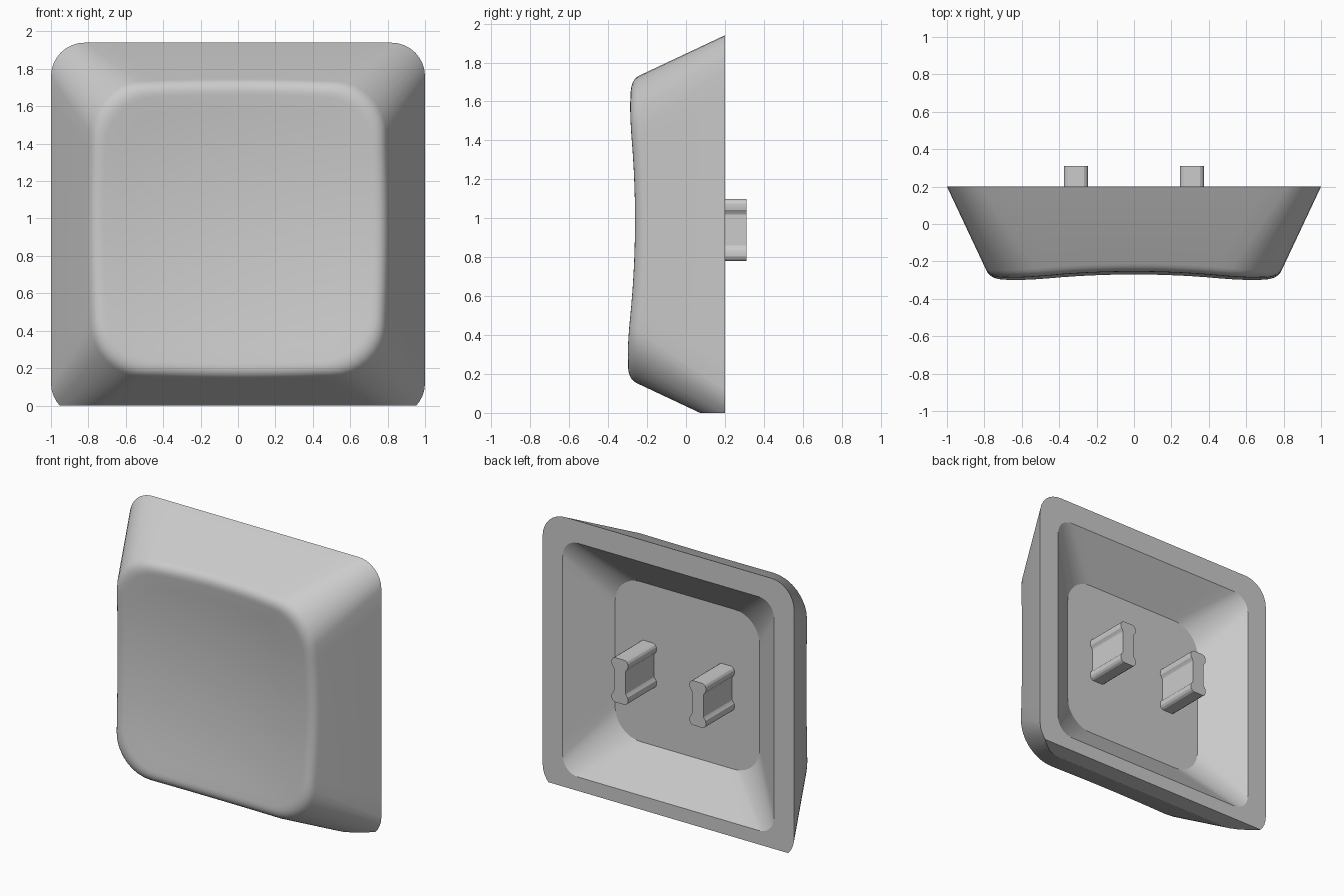
import bpy, bmesh, math
from mathutils import Vector

if "Cube" in bpy.data.objects:
    bpy.data.objects.remove(bpy.data.objects["Cube"], do_unlink=True)

CZ = 0.94          # height of the cap's centre
BACK = 0.2         # depth of the back rim
CORNER, SIDE = 8, 12

plastic = bpy.data.materials.new("grey plastic")
plastic.use_nodes = True
grey = (0.6, 0.6, 0.6, 1)
plastic.diffuse_color = grey
plastic.node_tree.nodes["Principled BSDF"].inputs["Base Color"].default_value = grey


def outline(i, half, radius):
    """Point i of a rounded square, sampled evenly on corners and sides."""
    quarter, k = divmod(i, CORNER + SIDE)
    c = half - radius
    if k <= CORNER:
        a = math.pi / 2 * k / CORNER
        x, z = c + radius * math.cos(a), c + radius * math.sin(a)
    else:
        x, z = c - 2 * c * (k - CORNER) / SIDE, half
    for _ in range(quarter):
        x, z = -z, x
    return x, z


COUNT = 4 * (CORNER + SIDE)


def dish(x, z):
    return -0.205 - 0.108 * (x * x + z * z) + 0.011 * z


def wall(i, y):
    d = BACK - y
    x, z = outline(i, 1 - 0.47 * d, 0.18 + 0.2 * d)
    return Vector((x, y, z))


def flat_ring(half, radius, y):
    return [Vector((x, y, z)) for x, z in (outline(i, half, radius) for i in range(COUNT))]


def finish(bm, name):
    bmesh.ops.recalc_face_normals(bm, faces=bm.faces)
    mesh = bpy.data.meshes.new(name)
    bm.to_mesh(mesh)
    bm.free()
    mesh.materials.append(plastic)
    ob = bpy.data.objects.new(name, mesh)
    bpy.context.collection.objects.link(ob)
    bpy.ops.object.select_all(action="DESELECT")
    ob.select_set(True)
    bpy.context.view_layer.objects.active = ob
    bpy.ops.object.shade_smooth_by_angle(angle=math.radians(20))
    return ob


# Rings from the cavity floor, over the rim and wall, to the dished face
rings = [flat_ring(0.575, 0.2, -0.015), flat_ring(0.84, 0.12, BACK), flat_ring(1, 0.18, BACK)]

edge = []          # where the slanted wall meets the dish
for i in range(COUNT):
    y = -0.27
    for _ in range(8):
        p = wall(i, y)
        y = dish(p.x, p.z)
    edge.append(wall(i, y))

FILLET = 6
for s in range(FILLET + 1):
    t = s / FILLET
    ring = []
    for i, p in enumerate(edge):
        start = wall(i, p.y + 0.05)
        x, z = p.x * 0.92, p.z * 0.92
        end = Vector((x, dish(x, z), z))
        ring.append(start * (1 - t) ** 2 + p * 2 * t * (1 - t) + end * t * t)
    rings.append(ring)

for s in range(7, 0, -1):
    f = 0.92 * s / 8
    rings.append([Vector((p.x * f, dish(p.x * f, p.z * f), p.z * f)) for p in edge])

bm = bmesh.new()
lift = Vector((0, 0, CZ))
loops = [[bm.verts.new(p + lift) for p in ring] for ring in rings]
for a, b in zip(loops, loops[1:]):
    for i in range(COUNT):
        j = (i + 1) % COUNT
        bm.faces.new((a[i], a[j], b[j], b[i]))
bm.faces.new(loops[0])
tip = bm.verts.new((0, dish(0, 0), CZ))
for i in range(COUNT):
    bm.faces.new((loops[-1][i], loops[-1][(i + 1) % COUNT], tip))

# Flat cut along the bottom
cut = bmesh.ops.bisect_plane(bm, geom=bm.verts[:] + bm.edges[:] + bm.faces[:],
                             plane_co=(0, 0, 0), plane_no=(0, 0, -1), clear_outer=True)
rim = [e for e in bm.edges if e.is_boundary]
bmesh.ops.contextual_create(bm, geom=rim)
finish(bm, "key_cap")

# Two dog-bone stems: a quarter profile mirrored both ways
quarter = [(0.047, 0.08), (0.053, 0.092), (0.062, 0.103), (0.065, 0.118),
           (0.064, 0.137), (0.056, 0.151), (0.042, 0.16)]
right = [(x, -z) for x, z in reversed(quarter)] + quarter
profile = right + [(-x, -z) for x, z in right]
for name, cx in (("left_stem", 0.31), ("right_stem", -0.31)):
    bm = bmesh.new()
    base = bm.faces.new([bm.verts.new((cx + x, -0.03, CZ + z)) for x, z in profile])
    out = bmesh.ops.extrude_face_region(bm, geom=[base])
    bmesh.ops.translate(bm, vec=(0, 0.34, 0),
                        verts=[v for v in out["geom"] if isinstance(v, bmesh.types.BMVert)])
    if not base.is_valid or len([f for f in bm.faces if len(f.verts) > 4]) < 2:
        bm.faces.new([v for v in bm.verts if v.co.y < 0])
    finish(bm, name)
